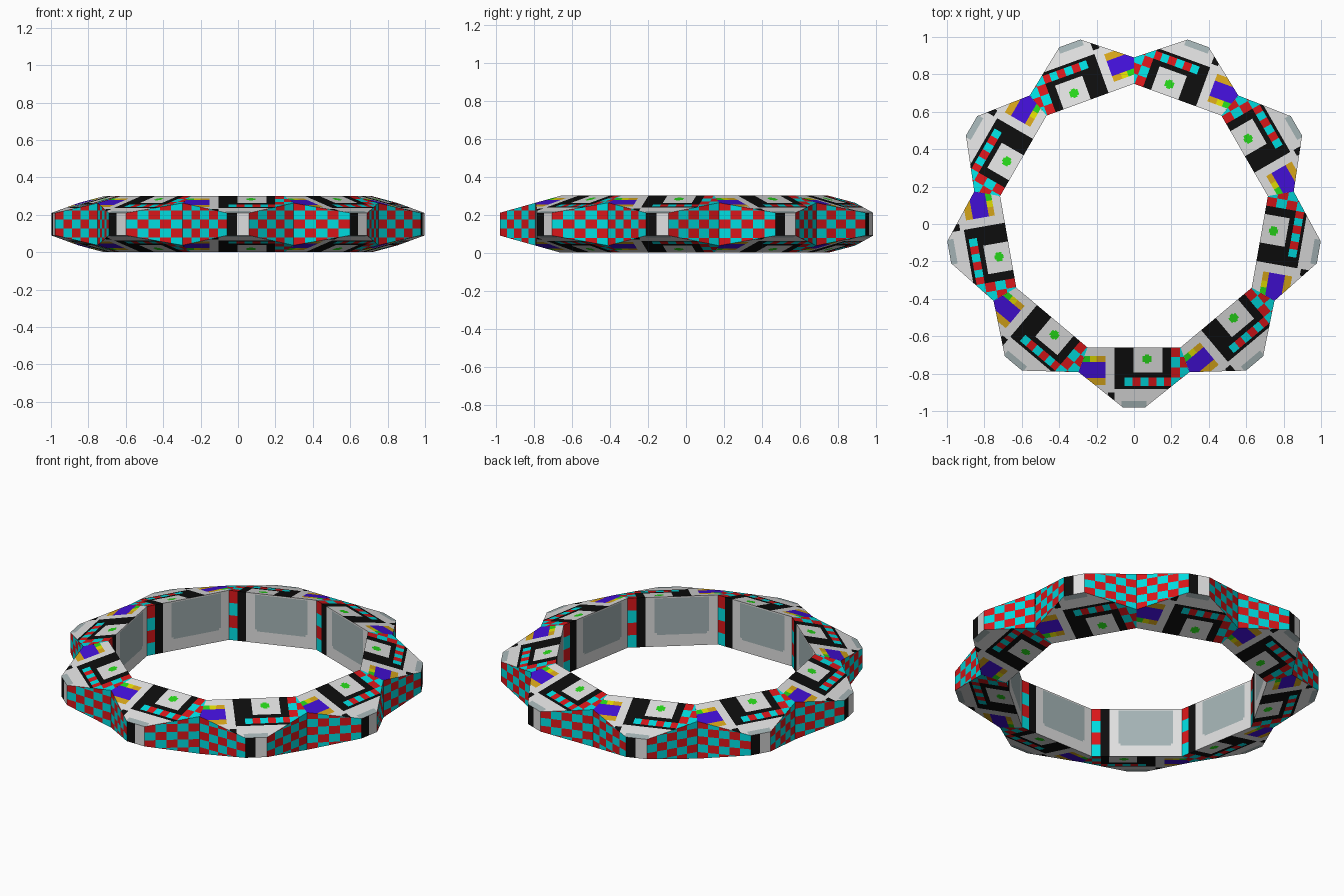
import bpy, bmesh, math
from mathutils import Vector

if "Cube" in bpy.data.objects:
    bpy.data.objects.remove(bpy.data.objects["Cube"])

# ---- colours (linear) ----
COLOURS = {
    "light_grey": (0.74, 0.74, 0.74), "black": (0.004, 0.004, 0.004),
    "red": (0.70, 0.008, 0.01), "cyan": (0.0, 0.72, 0.75),
    "slate": (0.37, 0.45, 0.46), "green": (0.02, 0.68, 0.01),
    "purple": (0.055, 0.005, 0.68), "yellow": (0.75, 0.72, 0.0),
    "gold": (0.68, 0.38, 0.01),
}
MATS = {}
for n, c in COLOURS.items():
    MATS[n] = bpy.data.materials.new(n)
    MATS[n].diffuse_color = (*c, 1)
NAMES = list(COLOURS)

# ---- ring dimensions ----
SIDES, CY = 9, 0.023
H, MID = 0.30, 0.15
R_IN, U_IN = 0.683, 0.2486       # inner wall: distance, half width
R_NOTCH, U_NOTCH = 0.815, 0.2965  # notch between segments
R_TIP, U_TIP = 1.003, 0.06       # outer point
TIP_Z = 0.21
FLANK = math.hypot(U_NOTCH - U_TIP, R_TIP - R_NOTCH)


def top_z(r):
    return H - (H - TIP_Z) * (r - R_IN) / (R_TIP - R_IN)


def panel(name, outline, cuts_a, cuts_b, rule, place, normal):
    """Cut a flat outline along lines, colour the cells, repeat it round the ring.
    place maps (a, b) to local (u, r, z); normal is the local outward direction."""
    cell = bmesh.new()
    cell.faces.new([cell.verts.new((a, b, 0)) for a, b in outline])
    for axis, cuts in ((0, cuts_a), (1, cuts_b)):
        for c in cuts:
            co, no = Vector(), Vector()
            co[axis], no[axis] = c, 1
            geom = cell.verts[:] + cell.edges[:] + cell.faces[:]
            bmesh.ops.bisect_plane(cell, geom=geom, dist=1e-5, plane_co=co, plane_no=no)
    cell.verts.index_update()
    out = bmesh.new()
    for k in range(SIDES):
        ang = math.radians(270 + k * 360 / SIDES)
        d = Vector((math.cos(ang), math.sin(ang), 0))
        t = Vector((-d.y, d.x, 0))

        def world(u, r, z):
            return t * u + d * r + Vector((0, 0, z))
        vs = [out.verts.new(world(*place(v.co.x, v.co.y)) + Vector((0, CY, 0)))
              for v in cell.verts]
        want = world(*normal)
        for f in cell.faces:
            nf = out.faces.new([vs[v.index] for v in f.verts])
            m = f.calc_center_median()
            nf.material_index = NAMES.index(rule(m.x, m.y))
            nf.normal_update()
            if nf.normal.dot(want) < 0:
                nf.normal_flip()
    me = bpy.data.meshes.new(name)
    out.to_mesh(me)
    out.free()
    cell.free()
    for n in NAMES:
        me.materials.append(MATS[n])
    bpy.context.collection.objects.link(bpy.data.objects.new(name, me))


def checker(i, j):
    return "red" if (i + j) % 2 == 0 else "cyan"


# ---- painted sloping faces, top and bottom ----
DOT_U = [-0.05, -0.008, 0.034, 0.077, 0.12, 0.16, 0.197]
CHECK_R = [0.735, 0.79, 0.845, 0.889]


def face_rule(u, r):
    if r > 0.969 and abs(u) < 0.067:
        return "slate"
    if u > 0.197 and r < 0.889:                       # checkered side strip
        return checker(int(u > 0.245), sum(r > c for c in CHECK_R))
    if u < -0.152:                                    # purple block with yellow edges
        if 0.761 < r < 0.847:
            return "purple"
        if 0.729 < r < 0.761:
            return "green" if u < -0.235 else "yellow" if u < -0.2 else "gold"
        if 0.847 < r < 0.885 and u > -0.26:
            return "gold"
        return "light_grey"
    if -0.14 < u < -0.104 and 0.925 < r:              # small edge mark
        return "black"
    if -0.104 < u < 0.197 and r < 0.905:              # black frame
        if -0.003 < u < 0.152 and r < 0.818:
            return "green" if math.hypot(u - 0.07, r - 0.745) < 0.024 else "light_grey"
        if 0.845 < r < 0.889 and u > DOT_U[0]:
            return checker(sum(u > c for c in DOT_U), 0)
        return "black"
    return "light_grey"


HEX = [(-U_IN, R_IN), (U_IN, R_IN), (U_NOTCH, R_NOTCH),
       (U_TIP, R_TIP), (-U_TIP, R_TIP), (-U_NOTCH, R_NOTCH)]
CUT_U = DOT_U + [-0.26, -0.235, -0.2, -0.152, -0.14, -0.104, -0.067, -0.003,
                 0.046, 0.059, 0.067, 0.081, 0.094, 0.152, 0.245]
CUT_R = CHECK_R + [0.721, 0.729, 0.734, 0.756, 0.761, 0.769, 0.818, 0.847,
                   0.885, 0.905, 0.925, 0.969]
panel("top_face", HEX, CUT_U, CUT_R, face_rule,
      lambda u, r: (u, r, top_z(r)), (0, 0, 1))
panel("bottom_face", HEX, CUT_U, CUT_R, face_rule,
      lambda u, r: (u, r, H - top_z(r)), (0, 0, -1))


# ---- inner wall with inset-coloured panel and checkered corner strip ----
def inner_rule(u, z):
    if u > 0.2:
        return checker(int((H - z) / 0.075), 0)
    if u > 0.15:
        return "black"
    if -0.2 < u < 0.10 and 0.07 < z < 0.292:
        cu, cz = abs(u + 0.05), z
        return "light_grey" if cu > 0.138 and cz < 0.082 else "slate"
    return "light_grey"


panel("inner_wall", [(-U_IN, 0), (U_IN, 0), (U_IN, H), (-U_IN, H)],
      [-0.2, -0.188, 0.088, 0.10, 0.15, 0.2],
      [0.07, 0.075, 0.082, 0.15, 0.225, 0.292],
      inner_rule, lambda u, z: (u, R_IN, z), (0, -1, 0))

# ---- outer points: half black, half grey ----
panel("outer_tip", [(-U_TIP, H - TIP_Z), (U_TIP, H - TIP_Z), (U_TIP, TIP_Z), (-U_TIP, TIP_Z)],
      [-0.005], [], lambda u, z: "black" if u < -0.005 else "light_grey",
      lambda u, z: (u, R_TIP, z), (0, 1, 0))

# ---- checkered outer flanks ----
NZ = top_z(R_NOTCH)
ROW = 0.048
for side, name in ((-1, "outer_flank_left"), (1, "outer_flank_right")):
    panel(name, [(0, H - TIP_Z), (FLANK, H - NZ), (FLANK, NZ), (0, TIP_Z)],
          [FLANK * i / 5 for i in range(1, 5)],
          [MID + ROW * k for k in (-1.5, -0.5, 0.5, 1.5)],
          lambda s, z: checker(int(s / FLANK * 5) + (side > 0),
                               math.floor((z - MID) / ROW + 0.5)),
          lambda s, z: (side * (U_TIP + (U_NOTCH - U_TIP) * s / FLANK),
                        R_TIP + (R_NOTCH - R_TIP) * s / FLANK, z),
          (side * 0.62, 0.78, 0))

for m in bpy.data.materials:
    if m.users and not m.is_grease_pencil:
        m.use_nodes = True
        m.node_tree.nodes["Principled BSDF"].inputs["Base Color"].default_value = m.diffuse_color
